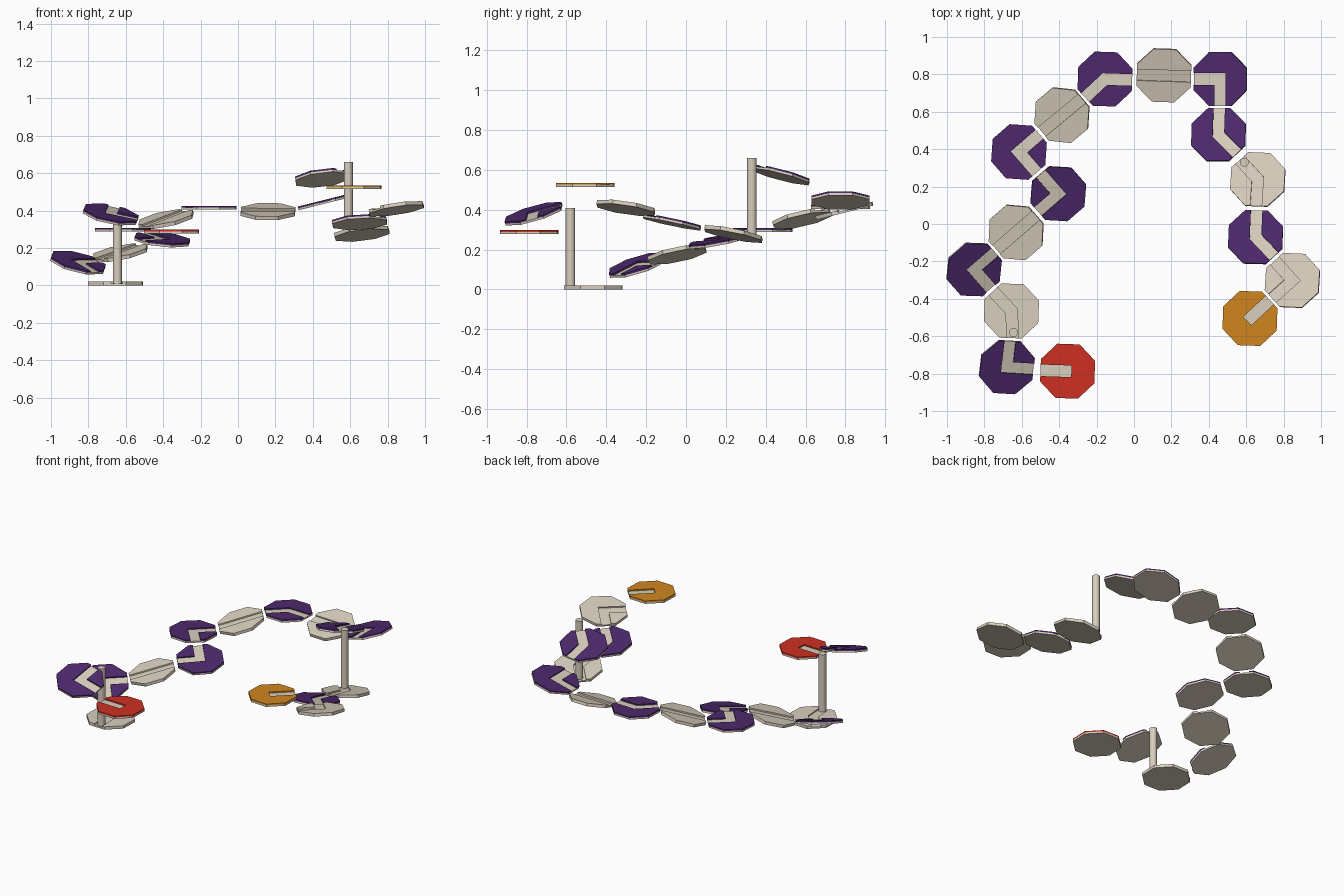
import bpy, bmesh
from math import radians, cos, sin, pi
from mathutils import Vector, Matrix

if "Cube" in bpy.data.objects:
    bpy.data.objects.remove(bpy.data.objects["Cube"])

R, BASE, TOP, HALF_W = 0.157, 0.011, 0.009, 0.031


def material(name, rgb):
    m = bpy.data.materials.new(name)
    m.diffuse_color = (*rgb, 1)
    m.use_nodes = True
    m.node_tree.nodes["Principled BSDF"].inputs["Base Color"].default_value = m.diffuse_color
    return m


BEIGE = material("beige", (0.69, 0.62, 0.51))
PURPLE = material("purple", (0.074, 0.022, 0.15))
ORANGE = material("orange", (0.63, 0.24, 0.014))
RED = material("red", (0.62, 0.03, 0.016))


def prism(name, pts, z0, z1, mat):
    """Extrude a flat outline between two heights."""
    bm = bmesh.new()
    face = bm.faces.new([bm.verts.new((x, y, z0)) for x, y in pts])
    ext = bmesh.ops.extrude_face_region(bm, geom=[face])
    verts = [g for g in ext["geom"] if isinstance(g, bmesh.types.BMVert)]
    bmesh.ops.translate(bm, verts=verts, vec=(0, 0, z1 - z0))
    bmesh.ops.recalc_face_normals(bm, faces=bm.faces)
    me = bpy.data.meshes.new(name)
    bm.to_mesh(me)
    bm.free()
    me.materials.append(mat)
    ob = bpy.data.objects.new(name, me)
    bpy.context.collection.objects.link(ob)
    return ob


def groove_outline(arms):
    """Mitred band running along one or two arms from the tile centre."""
    d = [Vector((cos(radians(a)), sin(radians(a)))) for a in arms]
    left = lambda v: Vector((-v.y, v.x))
    if len(d) == 1:
        n = left(d[0]) * HALF_W
        s, e = d[0] * -0.02, d[0] * 0.25
        return [s + n, s - n, e - n, e + n]
    n1, n2 = left(-d[0]), left(d[1])
    m = (n1 + n2) / (1 + n1.dot(n2)) * HALF_W
    n1, n2 = n1 * HALF_W, n2 * HALF_W
    p, q = d[0] * 0.25, d[1] * 0.25
    return [p + n1, m, q + n2, q - n2, -m, p - n1]


OCT = [(R * cos(pi / 8 + i * pi / 4), R * sin(pi / 8 + i * pi / 4)) for i in range(8)]


def tile(name, pos, slope, yaw, arms, mat):
    """Octagon slab with a coloured top layer split by the track groove."""
    normal = Vector((-slope[0], -slope[1], 1)).normalized()
    tilt = Vector((0, 0, 1)).rotation_difference(normal).to_matrix().to_4x4()
    mw = Matrix.Translation(pos) @ tilt @ Matrix.Rotation(radians(yaw), 4, 'Z')
    h = (BASE + TOP) / 2
    base = prism(name + "_base", OCT, -h, BASE - h, BEIGE)
    top = prism(name + "_top", OCT, BASE - h, h, mat)
    cutter = prism("groove_cutter", groove_outline(arms), -h - 0.02, h + 0.02, mat)
    mod = top.modifiers.new("groove", 'BOOLEAN')
    mod.operation, mod.solver, mod.object = 'DIFFERENCE', 'EXACT', cutter
    dg = bpy.context.evaluated_depsgraph_get()
    mesh = bpy.data.meshes.new_from_object(top.evaluated_get(dg))
    top.modifiers.clear()
    top.data = mesh
    bpy.data.objects.remove(cutter)
    base.matrix_world = mw
    top.matrix_world = mw


# name, centre, slope (dz/dx, dz/dy), yaw, groove arm angles, colour
TILES = [
    ("start_tile", (0.62, -0.505, 0.525), (0, 0), -2, (45,), ORANGE),
    ("lift_bend_a", (0.847, -0.302, 0.41), (0.15, -0.15), -3, (135, -135), BEIGE),
    ("bend_a", (0.65, -0.07, 0.338), (0.06, -0.21), -2, (90, -45), PURPLE),
    ("pillar_tile_a", (0.662, 0.238, 0.278), (0.12, -0.2), -3, (135, -90), BEIGE),
    ("bend_b", (0.452, 0.477, 0.575), (0.12, -0.26), -1, (90, -45), PURPLE),
    ("bend_c", (0.462, 0.775, 0.447), (0.25, 0), 0, (180, -90), PURPLE),
    ("straight_a", (0.16, 0.795, 0.395), (0.0, 0.25), -2, (180, 0), BEIGE),
    ("bend_d", (-0.155, 0.775, 0.415), (0, 0), -2, (0, -135), PURPLE),
    ("straight_b", (-0.385, 0.582, 0.355), (0.2, 0.22), -5, (45, -135), BEIGE),
    ("bend_e", (-0.615, 0.385, 0.298), (0, 0), -4, (45, -45), PURPLE),
    ("bend_f", (-0.405, 0.162, 0.245), (-0.1, 0.19), -4, (135, -135), PURPLE),
    ("straight_c", (-0.63, -0.045, 0.175), (0.19, 0.2), -4, (45, -135), BEIGE),
    ("bend_g", (-0.855, -0.243, 0.122), (-0.24, 0.31), -4, (45, -45), PURPLE),
    ("pillar_tile_b", (-0.655, -0.465, 0.010), (0, 0), -2, (135, -85), BEIGE),
    ("bend_h", (-0.68, -0.765, 0.38), (-0.2, 0.29), -5, (0, 90), PURPLE),
    ("finish_tile", (-0.355, -0.787, 0.288), (0, 0), -2, (180,), RED),
]
for t in TILES:
    tile(*t)

# Lift pillars
for name, x, y, z0, z1 in (("pillar_a", 0.59, 0.33, 0.255, 0.66),
                           ("pillar_b", -0.645, -0.58, 0.005, 0.41)):
    bpy.ops.mesh.primitive_cylinder_add(vertices=32, radius=0.024, depth=z1 - z0,
                                        location=(x, y, (z0 + z1) / 2))
    ob = bpy.context.object
    ob.name = name
    ob.data.materials.append(BEIGE)
    bpy.ops.object.shade_smooth_by_angle()
